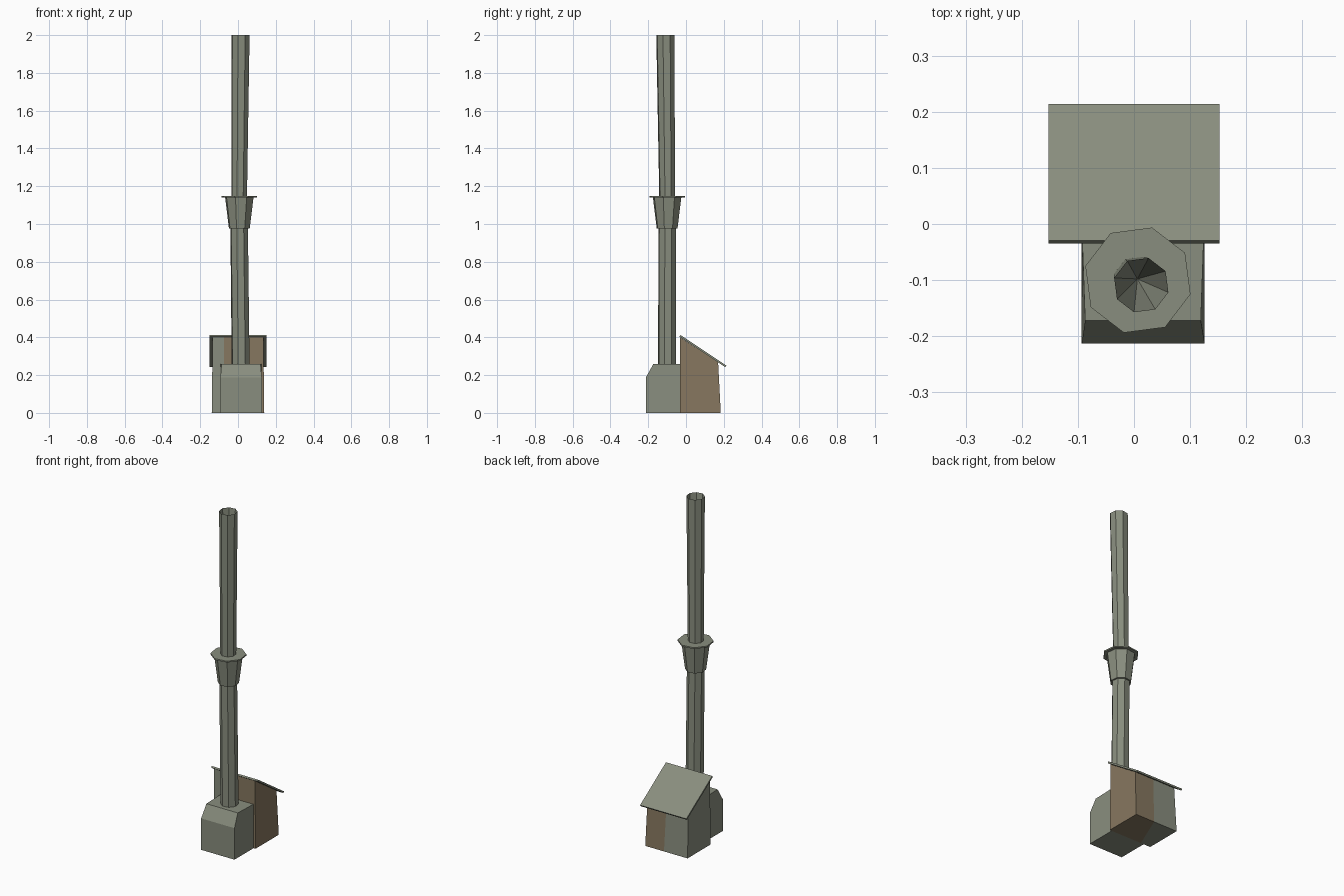
import bpy, bmesh, math
from mathutils import Vector

if "Cube" in bpy.data.objects:
    bpy.data.objects.remove(bpy.data.objects["Cube"])


def material(name, rgb):
    m = bpy.data.materials.new(name)
    m.diffuse_color = (*rgb, 1)
    m.use_nodes = True
    m.node_tree.nodes["Principled BSDF"].inputs["Base Color"].default_value = m.diffuse_color
    return m


GREY = material("weathered grey", (0.25, 0.27, 0.21))
BROWN = material("rusty brown", (0.24, 0.185, 0.115))


def finish(name, bm, mats=(GREY,)):
    bmesh.ops.recalc_face_normals(bm, faces=bm.faces)
    me = bpy.data.meshes.new(name)
    bm.to_mesh(me)
    bm.free()
    for m in mats:
        me.materials.append(m)
    ob = bpy.data.objects.new(name, me)
    bpy.context.collection.objects.link(ob)
    return ob


def loft(sections, close_start=True, close_end=True):
    """Join equal-length rings of points into a flat-faced skin."""
    bm = bmesh.new()
    rings = [[bm.verts.new(p) for p in s] for s in sections]
    n = len(rings[0])
    for a, b in zip(rings, rings[1:]):
        for i in range(n):
            j = (i + 1) % n
            bm.faces.new((a[i], a[j], b[j], b[i]))
    if close_start:
        bm.faces.new(rings[0][::-1])
    if close_end:
        bm.faces.new(rings[-1])
    return bm


def octagon(x, y, z, r):
    return [(x + r * math.cos(math.radians(30 + 45 * i)),
             y + r * math.sin(math.radians(30 + 45 * i)), z) for i in range(8)]


# base block with a sloped front shoulder: (y, z, left x, right x)
block = [(-0.213, 0, -0.094, 0.126), (-0.213, 0.187, -0.093, 0.126),
         (-0.172, 0.26, -0.087, 0.119), (-0.03, 0.26, -0.092, 0.124),
         (-0.03, 0, -0.094, 0.126)]
finish("base_block", loft([[(l, y, z) for y, z, l, r in block],
                           [(r, y, z) for y, z, l, r in block]]))

# shed body, leaning in slightly, split diagonally into grey and brown
shed = [(-0.033, 0, 0.139), (-0.033, 0.402, 0.134),
        (0.17, 0.267, 0.134), (0.184, 0, 0.139)]
bm = loft([[(s * w, y, z) for y, z, w in shed] for s in (-1, 1)])
origin = Vector((-0.075, -0.033, 0))
normal = Vector((0.215, -0.09, 0)).normalized()
bmesh.ops.bisect_plane(bm, geom=bm.verts[:] + bm.edges[:] + bm.faces[:],
                       plane_co=origin, plane_no=normal)
for f in bm.faces:
    f.material_index = int((f.calc_center_median() - origin).dot(normal) > 0)
finish("shed_body", bm, (GREY, BROWN))

# thin single-slope roof
roof = [(-0.029, 0.412), (0.214, 0.25), (0.2085, 0.242), (-0.0345, 0.404)]
finish("shed_roof", loft([[(x, y, z) for y, z in roof] for x in (-0.152, 0.152)]))

# lower mast
finish("lower_mast", loft([octagon(0.014, -0.1, 0.25, 0.049),
                           octagon(0.006, -0.1, 0.99, 0.048)]))

# flared collar with a thin wider plate
finish("collar", loft([octagon(0.007, -0.1, 0.977, 0.057),
                       octagon(0.007, -0.1, 1.142, 0.078)]))
finish("collar_plate", loft([octagon(0.007, -0.1, 1.141, 0.097),
                             octagon(0.007, -0.1, 1.149, 0.097)]))

# upper mast, leaning, with a deep pointed hollow in its open end
bm = loft([octagon(0.006, -0.1, 1.145, 0.043),
           octagon(0.013, -0.109, 2.0, 0.05),
           octagon(0.006, -0.098, 1.6, 0.0005)])
finish("upper_mast", bm)
